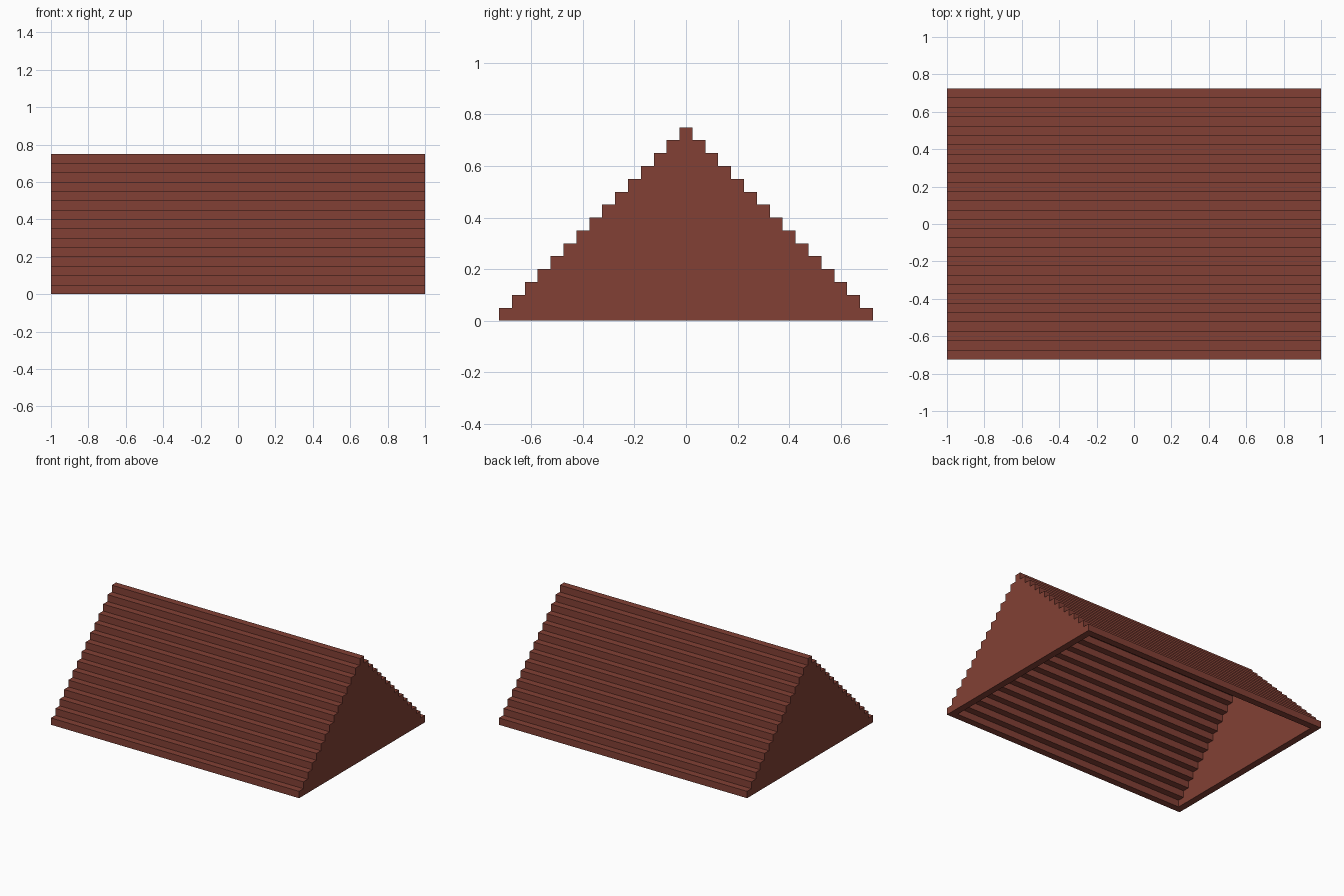
import bpy, bmesh

if "Cube" in bpy.data.objects:
    bpy.data.objects.remove(bpy.data.objects["Cube"])

STEP = 0.05      # height and depth of every roof step
LAYERS = 15


def stepped_profile(layers):
    """Closed (y, z) outline of a stepped gable, from the right foot to the left foot."""
    right = []
    for k in range(layers):
        half = STEP * (layers - 0.5 - k)
        right += [(half, k * STEP), (half, (k + 1) * STEP)]
    return right + [(-y, z) for y, z in reversed(right)]


def add_shell(bm, profile, half_len):
    """Stepped skin plus both gable ends, open below; returns the four foot corners."""
    a = [bm.verts.new((-half_len, y, z)) for y, z in profile]
    b = [bm.verts.new((half_len, y, z)) for y, z in profile]
    for i in range(len(a) - 1):
        bm.faces.new((a[i], a[i + 1], b[i + 1], b[i]))
    bm.faces.new(a)
    bm.faces.new(b)
    return [a[0], b[0], b[-1], a[-1]]


bm = bmesh.new()
# Outer roof and the hollow inside it, one step smaller all round
outer = add_shell(bm, stepped_profile(LAYERS), 1.0)
inner = add_shell(bm, stepped_profile(LAYERS - 1), 1.0 - STEP)
# Bottom rim joining both skins
for i in range(4):
    j = (i + 1) % 4
    bm.faces.new((outer[i], outer[j], inner[j], inner[i]))
bmesh.ops.recalc_face_normals(bm, faces=bm.faces)

mesh = bpy.data.meshes.new("stepped_roof")
bm.to_mesh(mesh)
bm.free()

# Brick red roof colour
mat = bpy.data.materials.new("brick_red")
mat.diffuse_color = (0.223, 0.051, 0.035, 1)
mat.use_nodes = True
mat.node_tree.nodes["Principled BSDF"].inputs["Base Color"].default_value = mat.diffuse_color
mesh.materials.append(mat)
roof = bpy.data.objects.new("stepped_roof", mesh)
bpy.context.collection.objects.link(roof)
